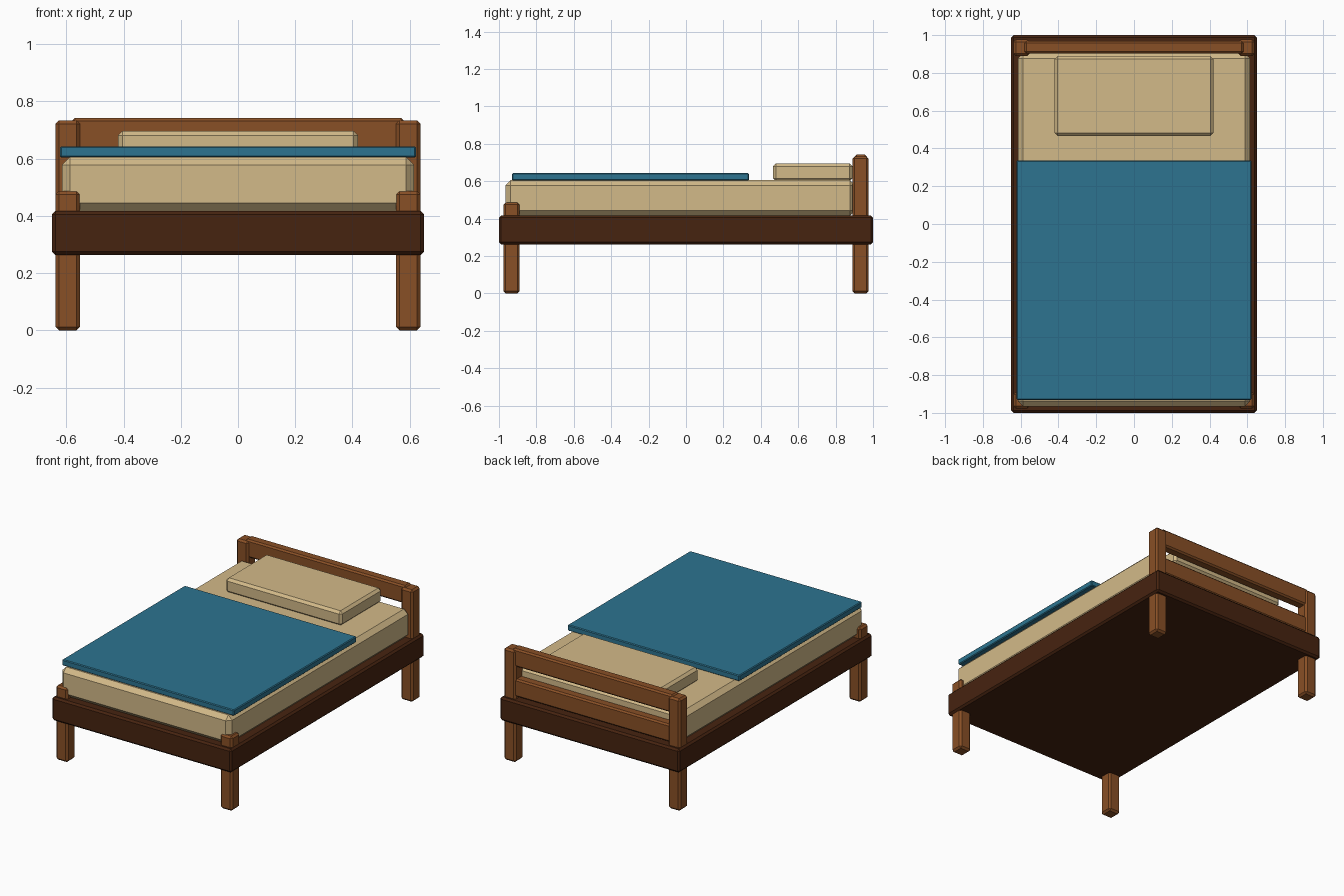
import bpy, bmesh
from mathutils import Vector

if "Cube" in bpy.data.objects:
    bpy.data.objects.remove(bpy.data.objects["Cube"])


def material(name, rgb):
    m = bpy.data.materials.new(name)
    m.diffuse_color = (*rgb, 1.0)
    m.use_nodes = True
    m.node_tree.nodes["Principled BSDF"].inputs["Base Color"].default_value = m.diffuse_color
    return m


linen = material("cream linen", (0.65, 0.49, 0.25))
blue = material("blue blanket", (0.026, 0.175, 0.28))
wood = material("brown wood", (0.25, 0.079, 0.019))
dark = material("dark wood", (0.062, 0.017, 0.005))


def block(name, x, y, z, bevel, mat):
    """Chamfered box spanning the given (min, max) ranges."""
    lo, hi = Vector((x[0], y[0], z[0])), Vector((x[1], y[1], z[1]))
    bm = bmesh.new()
    bmesh.ops.create_cube(bm, size=1.0)
    bmesh.ops.scale(bm, vec=hi - lo, verts=bm.verts)
    bmesh.ops.translate(bm, vec=(lo + hi) / 2, verts=bm.verts)
    bmesh.ops.bevel(bm, geom=bm.edges[:], offset=bevel, segments=1,
                    affect='EDGES', profile=0.5)
    mesh = bpy.data.meshes.new(name)
    bm.to_mesh(mesh)
    bm.free()
    mesh.materials.append(mat)
    obj = bpy.data.objects.new(name, mesh)
    bpy.context.collection.objects.link(obj)
    return obj


# Bed base
block("bed_frame", (-0.65, 0.65), (-1.0, 1.0), (0.263, 0.417), 0.012, dark)

# Corner posts: tall at the head, short at the foot
for side, sx in (("left", -1), ("right", 1)):
    cx = sx * 0.595
    xr = (cx - 0.043, cx + 0.043)
    block(f"head_post_{side}", xr, (0.89, 0.976), (0.0, 0.733), 0.012, wood)
    block(f"foot_post_{side}", xr, (-0.976, -0.89), (0.0, 0.487), 0.012, wood)

# Headboard rails
for name, z in (("upper", (0.625, 0.742)), ("lower", (0.43, 0.545))):
    block(f"headboard_{name}_rail", (-0.58, 0.58), (0.902, 0.968), z, 0.01, wood)

# Bedding
block("mattress", (-0.615, 0.615), (-0.966, 0.905), (0.417, 0.606), 0.028, linen)
block("pillow", (-0.42, 0.42), (0.466, 0.89), (0.6, 0.696), 0.016, linen)
block("blanket", (-0.622, 0.622), (-0.931, 0.337), (0.604, 0.643), 0.005, blue)
